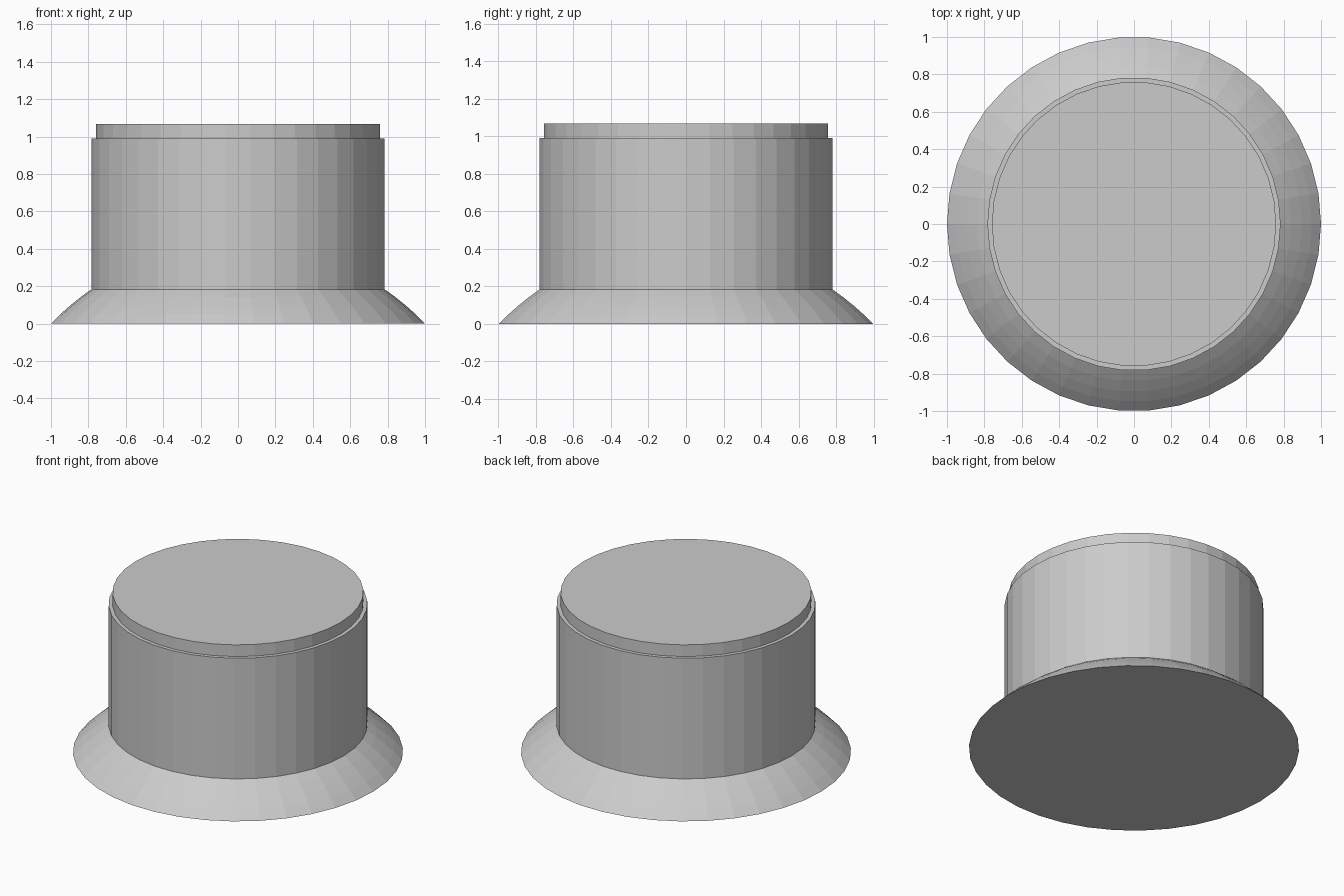
import bpy, bmesh
from math import cos, sin, tau

if "Cube" in bpy.data.objects:
    bpy.data.objects.remove(bpy.data.objects["Cube"])

SIDES = 38


def turned_part(name, profile):
    """Closed, flat-faced solid of revolution from (radius, z) points, bottom to top."""
    bm = bmesh.new()
    rings = [[bm.verts.new((r * cos(tau * i / SIDES), r * sin(tau * i / SIDES), z))
              for i in range(SIDES)] for r, z in profile]
    for low, high in zip(rings, rings[1:]):
        for i in range(SIDES):
            j = (i + 1) % SIDES
            bm.faces.new((low[i], low[j], high[j], high[i]))
    bm.faces.new(rings[0][::-1])
    bm.faces.new(rings[-1])
    mesh = bpy.data.meshes.new(name)
    bm.to_mesh(mesh)
    bm.free()
    obj = bpy.data.objects.new(name, mesh)
    bpy.context.collection.objects.link(obj)
    return obj


# One stepped shell: flared foot, straight body, narrow ledge, raised cap
turned_part("flanged_knob", [
    (1.0, 0.0), (0.95, 0.05), (0.897, 0.097), (0.84, 0.143), (0.784, 0.183),
    (0.784, 0.99),
    (0.76, 0.99), (0.76, 1.068),
])
